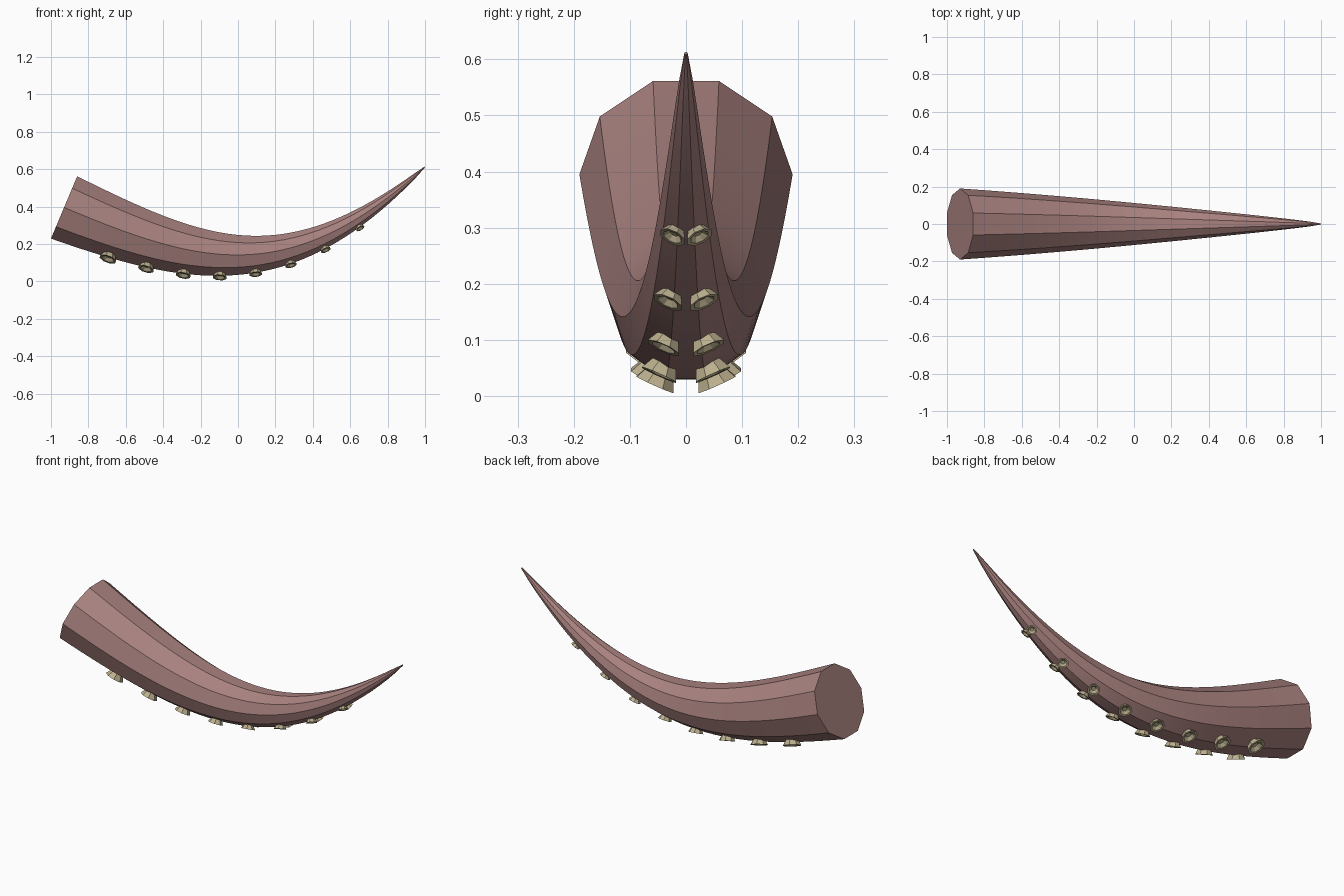
import bpy, bmesh, math
from mathutils import Vector

if "Cube" in bpy.data.objects:
    bpy.data.objects.remove(bpy.data.objects["Cube"])

P = [Vector(p) for p in ((-0.93, 0, 0.395), (-0.20, 0, 0.088),
                         (0.27, 0, -0.045), (0.998, 0, 0.611))]
SIDES, RINGS = 10, 40


def material(name, rgb):
    m = bpy.data.materials.new(name)
    m.diffuse_color = (*rgb, 1)
    m.use_nodes = True
    m.node_tree.nodes["Principled BSDF"].inputs["Base Color"].default_value = m.diffuse_color
    return m


def centre(t):
    s = 1 - t
    return s**3 * P[0] + 3 * s * s * t * P[1] + 3 * s * t * t * P[2] + t**3 * P[3]


def frame(t):
    """Tangent and upward normal of the centre line."""
    s = 1 - t
    tan = (s * s * (P[1] - P[0]) + 2 * s * t * (P[2] - P[1]) + t * t * (P[3] - P[2])).normalized()
    return tan, Vector((-tan.z, 0, tan.x))


def radius(t):
    return 0.003 + 0.187 * (1 - t) ** 0.82


def ring(bm, c, u, v, r, n, phase=0.0):
    return [bm.verts.new(c + r * (math.cos(a) * u + math.sin(a) * v))
            for a in (phase + 2 * math.pi * k / n for k in range(n))]


def bridge(bm, a, b):
    n = len(a)
    for k in range(n):
        bm.faces.new((a[k], a[(k + 1) % n], b[(k + 1) % n], b[k]))


def finish(bm, name, mat):
    bmesh.ops.recalc_face_normals(bm, faces=bm.faces)
    me = bpy.data.meshes.new(name)
    bm.to_mesh(me)
    bm.free()
    me.materials.append(mat)
    ob = bpy.data.objects.new(name, me)
    bpy.context.collection.objects.link(ob)
    return ob


skin = material("dusty_pink_skin", (0.39, 0.22, 0.21))
pale = material("pale_tan_sucker", (0.50, 0.43, 0.27))
Y = Vector((0, 1, 0))

# Tapered arm: ten-sided rings swept along the curve
bm = bmesh.new()
rings = []
for i in range(RINGS + 1):
    t = i / RINGS
    rings.append(ring(bm, centre(t), Y, frame(t)[1], radius(t), SIDES))
for a, b in zip(rings, rings[1:]):
    bridge(bm, a, b)
bm.faces.new(rings[0])
bm.faces.new(rings[-1])
arm = finish(bm, "tentacle_arm", skin)
bpy.context.view_layer.objects.active = arm
arm.select_set(True)
bpy.ops.object.shade_smooth_by_angle(angle=math.radians(25))

# Two rows of flared, hollow suckers along the underside
for side, label in ((-1, "front"), (1, "back")):
    for i in range(8):
        t = 0.14 + 0.0971 * i
        r = radius(t)
        R = 0.016 + 0.19 * r
        tan, up = frame(t)
        tilt = math.radians(24)
        axis = side * math.sin(tilt) * Y - math.cos(tilt) * up
        across = axis.cross(tan)
        surface = centre(t) + axis * 0.97 * r
        bm = bmesh.new()
        # (radius, height above the skin): foot, rim, inner lip, cup floor
        profile = ((0.68, -0.15), (1.0, 0.48), (0.72, 0.46), (0.35, 0.12))
        loops = [ring(bm, surface + axis * h * R, tan, across, f * R, 8, math.pi / 8)
                 for f, h in profile]
        for a, b in zip(loops, loops[1:]):
            bridge(bm, a, b)
        bm.faces.new(loops[0])
        bm.faces.new(loops[-1])
        finish(bm, f"sucker_{label}_{i + 1}", pale)
